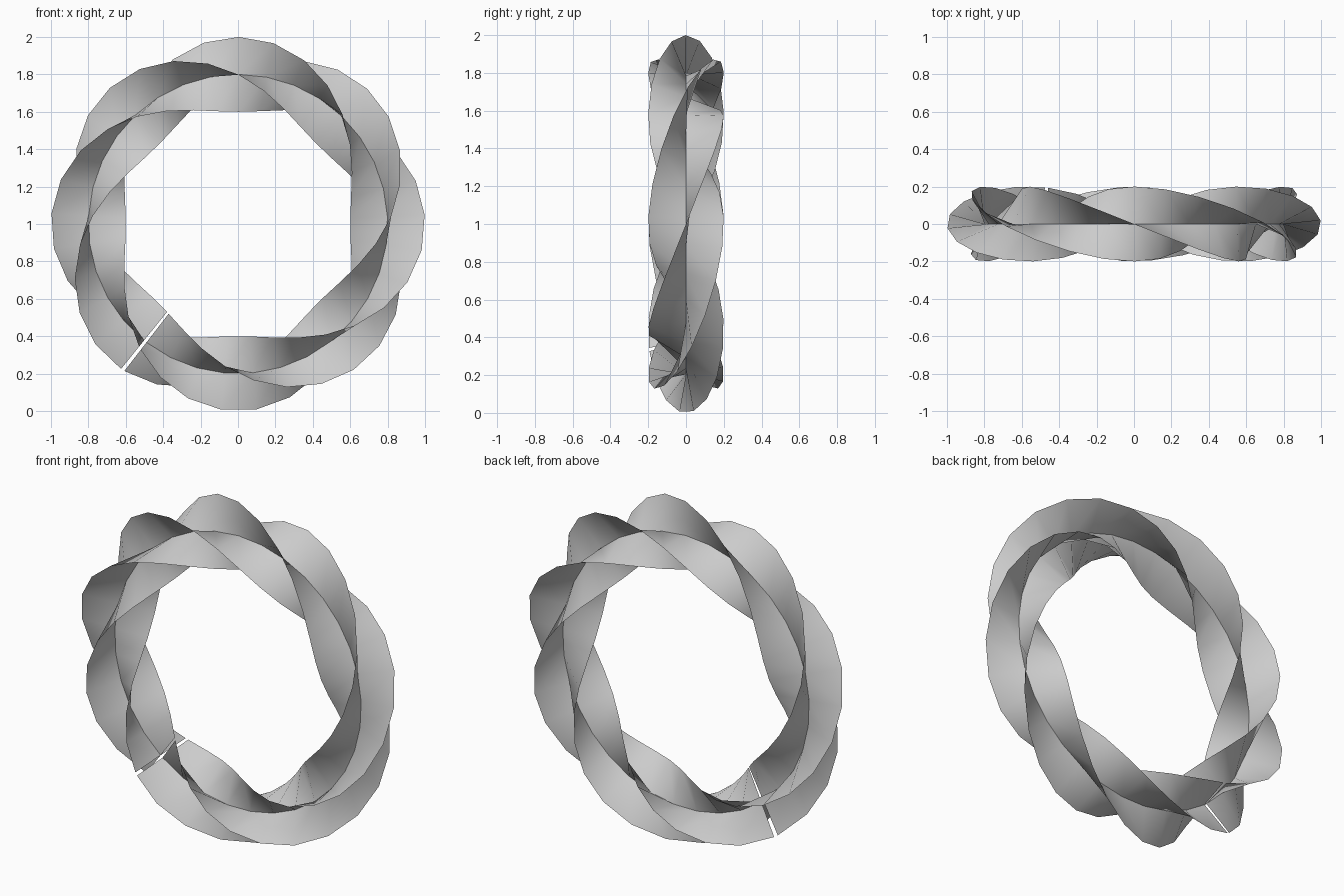
import bpy, bmesh
from math import sin, cos, pi, radians

if "Cube" in bpy.data.objects:
    bpy.data.objects.remove(bpy.data.objects["Cube"])

RING_R = 0.8        # radius of the ring's centre line
BLADE = 0.2         # blade reach from the centre line
SEGMENTS = 33
START, SWEEP = 231.1, 358.8   # leaves a thin gap at lower left


def twisted_ribbon(name, phase):
    """Flat ribbon bent round the ring, turning twice on its way."""
    bm = bmesh.new()
    rows = []
    for i in range(SEGMENTS + 1):
        a = radians(START - SWEEP * i / SEGMENTS)
        twist = 2 * (pi / 2 - a) + phase
        row = []
        for w in (-BLADE, 0, BLADE):
            r = RING_R + w * cos(twist)
            row.append(bm.verts.new((r * cos(a), -w * sin(twist), 1 + r * sin(a))))
        rows.append(row)
    for p, q in zip(rows, rows[1:]):
        for k in range(2):
            bm.faces.new((p[k], p[k + 1], q[k + 1], q[k])).smooth = True
    mesh = bpy.data.meshes.new(name)
    bm.to_mesh(mesh)
    bm.free()
    bpy.context.collection.objects.link(bpy.data.objects.new(name, mesh))


# two ribbons at right angles give the cross-shaped section
twisted_ribbon("ribbon_a", 0)
twisted_ribbon("ribbon_b", pi / 2)
